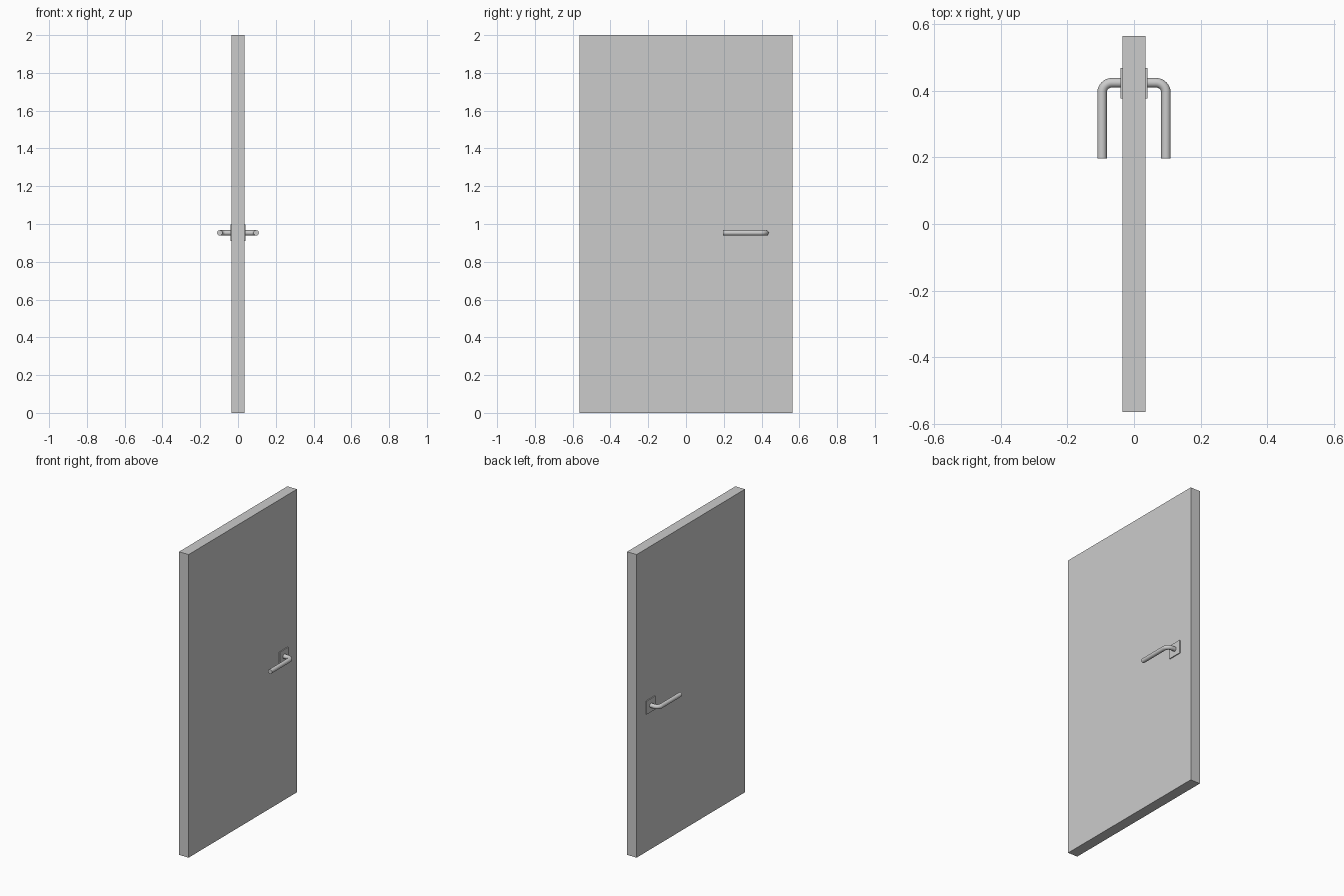
import bpy, math

if "Cube" in bpy.data.objects:
    bpy.data.objects.remove(bpy.data.objects["Cube"])


def box(name, lo, hi):
    bpy.ops.mesh.primitive_cube_add(size=1, location=[(a + b) / 2 for a, b in zip(lo, hi)])
    ob = bpy.context.object
    ob.name = name
    ob.scale = [b - a for a, b in zip(lo, hi)]
    bpy.ops.object.transform_apply(location=False, rotation=False, scale=True)
    return ob


def lever(name, side):
    # round bar: out from the plate, rounded corner, then along the door
    x, y, z, bend, r = 0.096, 0.424, 0.953, 0.03, 0.0143
    path = [(0.036, y)]
    for i in range(9):
        a = math.pi / 2 * (1 - i / 8)
        path.append((x - bend + bend * math.cos(a), y - bend + bend * math.sin(a)))
    path.append((x, 0.197))
    n = 20
    verts, faces = [], []
    for i, (px, py) in enumerate(path):
        t = min(max((i - 1) / 8, 0), 1) * math.pi / 2
        nx, ny = math.sin(t), math.cos(t)  # in-plane normal of the path
        for k in range(n):
            c, s = r * math.cos(2 * math.pi * k / n), r * math.sin(2 * math.pi * k / n)
            verts.append((side * (px + nx * c), py + ny * c, z + s))
    for i in range(len(path) - 1):
        for k in range(n):
            a, b = i * n + k, i * n + (k + 1) % n
            faces.append((a, a + n, b + n, b))
    last = (len(path) - 1) * n
    faces += [tuple(range(n)), tuple(reversed(range(last, last + n)))]
    if side > 0:
        faces = [tuple(reversed(f)) for f in faces]
    me = bpy.data.meshes.new(name)
    me.from_pydata(verts, [], faces)
    ob = bpy.data.objects.new(name, me)
    bpy.context.collection.objects.link(ob)
    bpy.ops.object.select_all(action='DESELECT')
    ob.select_set(True)
    bpy.context.view_layer.objects.active = ob
    # consistent outward normals
    bpy.ops.object.mode_set(mode='EDIT')
    bpy.ops.mesh.select_all(action='SELECT')
    bpy.ops.mesh.normals_make_consistent(inside=False)
    bpy.ops.object.mode_set(mode='OBJECT')
    bpy.ops.object.shade_smooth_by_angle(angle=math.radians(40))


# door slab
box("door_panel", (-0.035, -0.565, 0), (0.035, 0.565, 2))

# plate and lever on each face
for side, label in ((-1, "left"), (1, "right")):
    xs = sorted((side * 0.033, side * 0.041))
    box("handle_plate_" + label, (xs[0], 0.377, 0.909), (xs[1], 0.468, 0.997))
    lever("handle_lever_" + label, side)
